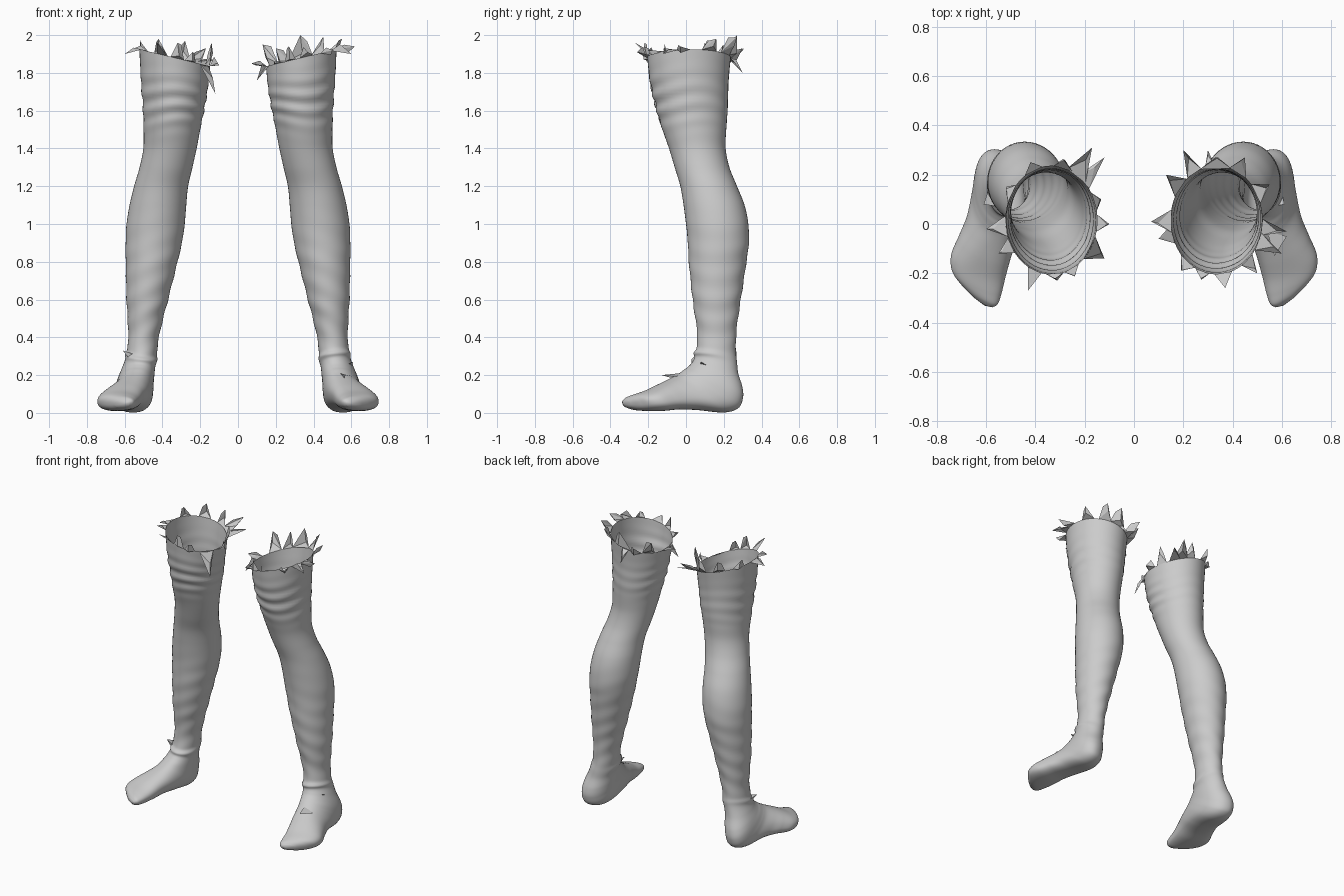
import bpy, bmesh, math, random
from mathutils import Vector

if "Cube" in bpy.data.objects:
    bpy.data.objects.remove(bpy.data.objects["Cube"])

SIDES, STEPS = 48, 10

# Leg rings: height, centre x, front y, back y, half width
LEG = [
    (1.88, .335, -.205, .237, .187), (1.75, .337, -.19, .225, .178),
    (1.60, .342, -.155, .22, .161), (1.50, .350, -.125, .213, .150),
    (1.40, .360, -.09, .21, .141), (1.30, .381, -.06, .23, .140),
    (1.20, .407, -.03, .27, .143), (1.10, .424, -.013, .31, .150),
    (1.00, .436, .00, .33, .154), (.90, .446, .01, .333, .149),
    (.80, .457, .015, .32, .137), (.60, .480, .035, .29, .110),
    (.50, .490, .05, .275, .094), (.40, .500, .06, .265, .081),
]
# Foot rings: instep point, heel/sole point, half width, turn in degrees
FOOT = [
    (.51, .05, .31, .51, .265, .31, .080, 0),
    (.52, .035, .27, .53, .273, .22, .087, 4),
    (.53, .012, .245, .545, .297, .14, .095, 8),
    (.54, -.008, .23, .55, .30, .08, .100, 12),
    (.55, -.03, .213, .55, .275, .025, .104, 14),
    (.56, -.055, .197, .555, .20, .002, .106, 15),
    (.58, -.095, .175, .575, .06, .015, .108, 16),
    (.605, -.145, .15, .605, -.04, .018, .112, 18),
    (.632, -.205, .12, .63, -.13, .010, .118, 20),
    (.637, -.26, .10, .638, -.205, .010, .110, 24),
    (.625, -.298, .085, .63, -.265, .015, .085, 28),
    (.612, -.322, .068, .615, -.308, .028, .045, 28),
]
ROWS = [(c, f, z, c, b, z, w, 0) for z, c, f, b, w in LEG] + FOOT

# Torn rim shards: tip x, y, z (outer side is +x) and half width in degrees
RIGHT_TIPS = [
    (.20, .30, 1.93, 10), (.33, .27, 2.0, 20), (.45, .27, 1.99, 12),
    (.55, .16, 1.98, 12), (.62, -.03, 1.94, 9), (.60, -.12, 1.90, 10),
    (.50, -.20, 1.92, 9), (.37, -.26, 1.91, 11), (.27, -.22, 1.94, 9),
    (.19, -.19, 1.86, 11), (.10, -.06, 1.76, 10), (.07, .01, 1.85, 12),
    (.13, .20, 1.95, 12), (.30, .30, 1.80, 6),
]
LEFT_TIPS = [
    (.17, .31, 1.93, 14), (.12, .27, 1.87, 10), (.28, .26, 1.97, 12),
    (.42, .25, 1.98, 12), (.52, .14, 1.97, 11), (.60, -.02, 1.90, 11),
    (.55, -.12, 1.93, 9), (.43, -.27, 1.96, 9), (.32, -.22, 1.96, 11),
    (.24, -.21, 1.91, 10), (.12, -.14, 1.69, 14), (.10, 0, 1.84, 9),
    (.14, .10, 1.96, 10),
]


def spline(a, b, c, d, t):
    return [.5 * (2*q + (r - p)*t + (2*p - 5*q + 4*r - s)*t*t
                  + (3*q - p - 3*r + s)*t**3) for p, q, r, s in zip(a, b, c, d)]


def bell(v, mid, width):
    return math.exp(-((v - mid) / width) ** 2)


def ring_point(row, a, side):
    front, back = Vector(row[0:3]), Vector(row[3:6])
    turn = math.radians(row[7])
    k = 1 - .15 * min(1, row[7] / 18)
    power = lambda v: math.copysign(abs(v) ** k, v)
    ca, sa = math.cos(a), math.sin(a)
    z = row[2]
    # Cloth folds above the knee and around the ankle
    fold = .006 * bell(z, 1.65, .11) * (.6 + .4*ca) * math.sin(z*75 + 1.5*math.sin(2*a + side))
    fold += .012 * bell(z, .30 + .02*math.sin(a + side), .014) * (.6 + .4*ca)
    fold += .002 * bell(z, .6, .3) * math.sin(z*50 + 3*sa)
    half = (front - back) / 2
    lateral = Vector((math.cos(turn), math.sin(turn), 0))
    p = (front + back)/2 + half*power(ca) + lateral*row[6]*power(sa)
    p += (half.normalized()*ca + lateral*sa) * fold
    # The rim is higher on the outer side
    p.z += .045 * sa * max(0, min(1, (z - 1.55) / .33))
    p.x *= side
    return p


def finish(bm, name, smooth):
    mesh = bpy.data.meshes.new(name)
    bm.to_mesh(mesh)
    bm.free()
    obj = bpy.data.objects.new(name, mesh)
    bpy.context.collection.objects.link(obj)
    for f in mesh.polygons:
        f.use_smooth = smooth


# Hollow leg and foot lofted along one row of rings
def build_leg(side, name):
    bm = bmesh.new()
    rows = []
    n = len(ROWS)
    for i in range(n - 1):
        quad = [ROWS[max(0, min(n - 1, i + j))] for j in (-1, 0, 1, 2)]
        rows += [spline(*quad, s / STEPS) for s in range(STEPS)]
    rows.append(ROWS[-1])
    rings = [[bm.verts.new(ring_point(r, 2*math.pi*j/SIDES, side)) for j in range(SIDES)]
             for r in rows]
    for u, v in zip(rings, rings[1:]):
        for j in range(SIDES):
            k = (j + 1) % SIDES
            bm.faces.new((u[j], u[k], v[k], v[j]))
    # Rounded toe end
    end = rings[-1]
    tip = bm.verts.new((.607 * side, -.331, .048))
    for j in range(SIDES):
        bm.faces.new((end[j], end[(j + 1) % SIDES], tip))
    bmesh.ops.recalc_face_normals(bm, faces=bm.faces[:])
    finish(bm, name, True)


# Torn pieces: two creased facets plus a side flap from the rim to a tip
def build_shards(side, tips, name):
    bm = bmesh.new()
    for x, y, z, width in tips:
        a = math.atan2((x - .335) / .187, -(y - .016) / .221)
        w = math.radians(width)
        p, q, m = [ring_point(ROWS[0], a + d, side) for d in (-w, w, random.uniform(-.4, .4)*w)]
        tip = Vector((x * side, y, z))
        out = Vector((tip.x - .335*side, tip.y, 0)).normalized()
        m = m.lerp(tip, .4) + out*.02 + Vector((0, 0, random.uniform(-.03, .02)))
        flap = p.lerp(tip, .45) + Vector((0, 0, random.uniform(.01, .05)))
        flap.z = min(flap.z, 1.99)
        p, q, m, tip, flap = [bm.verts.new(v) for v in (p, q, m, tip, flap)]
        for f in ((p, m, tip), (m, q, tip), (p, q, m), (p, tip, flap)):
            bm.faces.new(f)
    finish(bm, name, False)


# Small loose slivers of cloth at the ankle
def build_slivers(points, name):
    bm = bmesh.new()
    for tri in points:
        bm.faces.new([bm.verts.new(v) for v in tri])
    finish(bm, name, False)


random.seed(4)
for side, label, tips in ((1, "right", RIGHT_TIPS), (-1, "left", LEFT_TIPS)):
    build_leg(side, label + "_leg")
    build_shards(side, tips, label + "_torn_rim")

build_slivers([((.54, -.03, .21), (.62, -.05, .19), (.57, -.13, .20)),
               ((.54, -.03, .21), (.57, -.13, .20), (.56, -.06, .18)),
               ((.56, .07, .25), (.60, .13, .24), (.61, .08, .27))], "right_ankle_slivers")
build_slivers([((-.55, .07, .31), (-.59, .14, .31), (-.61, .08, .33)),
               ((-.55, .07, .31), (-.61, .08, .33), (-.57, .08, .28))], "left_ankle_slivers")
